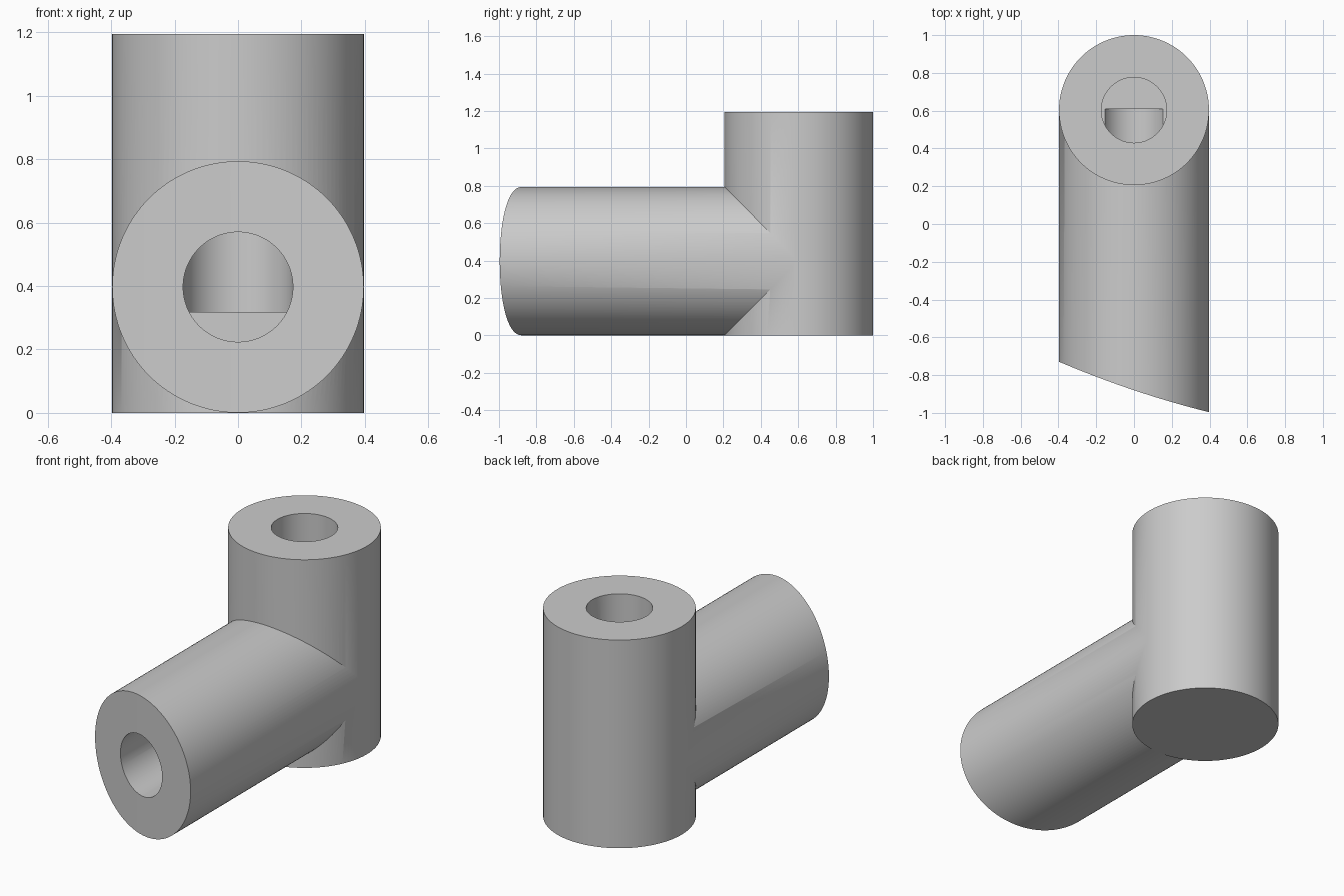
import bpy, bmesh, math
from mathutils import Matrix

cube = bpy.data.objects.get("Cube")
if cube:
    bpy.data.objects.remove(cube, do_unlink=True)

R = 0.397          # outer radius of both tubes
BORE = 0.173       # radius of both bores
AXIS_Y = 1 - R     # position of the upright tube
AXIS_Z = R         # height of the level tube
TOP = 1.194
SEGS = 128

grey = bpy.data.materials.new("plain grey")
grey.use_nodes = True
colour = (0.6, 0.6, 0.6, 1)
grey.diffuse_color = colour
grey.node_tree.nodes["Principled BSDF"].inputs["Base Color"].default_value = colour


def make_object(name, bm):
    bmesh.ops.recalc_face_normals(bm, faces=bm.faces)
    mesh = bpy.data.meshes.new(name)
    bm.to_mesh(mesh)
    bm.free()
    mesh.materials.append(grey)
    obj = bpy.data.objects.new(name, mesh)
    bpy.context.collection.objects.link(obj)
    return obj


def upright(name, radius, low, high):
    bm = bmesh.new()
    bmesh.ops.create_cone(bm, cap_ends=True, segments=SEGS, radius1=radius, radius2=radius,
                          depth=high - low,
                          matrix=Matrix.Translation((0, AXIS_Y, (low + high) / 2)))
    return make_object(name, bm)


def level(name, radius, back, front):
    """Tube along y whose front end follows the function front(x)."""
    bm = bmesh.new()
    rings = ([], [])
    for i in range(SEGS):
        a = math.tau * i / SEGS
        x, z = radius * math.cos(a), AXIS_Z + radius * math.sin(a)
        rings[0].append(bm.verts.new((x, front(x), z)))
        rings[1].append(bm.verts.new((x, back, z)))
    near, far = rings
    for i in range(SEGS):
        j = (i + 1) % SEGS
        bm.faces.new((near[i], near[j], far[j], far[i]))
    bm.faces.new(far)
    # Curved end built as upright strips
    for i in range(SEGS // 2):
        corners = [near[i], near[i + 1], near[SEGS - i - 1], near[-i]]
        bm.faces.new(list(dict.fromkeys(corners)))
    return make_object(name, bm)


def combine(target, other, operation):
    mod = target.modifiers.new(operation.lower(), "BOOLEAN")
    mod.operation = operation
    mod.solver = "EXACT"
    mod.object = other
    bpy.context.view_layer.objects.active = target
    bpy.ops.object.modifier_apply(modifier=mod.name)
    bpy.data.objects.remove(other, do_unlink=True)


# Solid elbow body: upright tube joined to the level tube with its slanted, bowed end
body = upright("elbow_connector", R, 0, TOP)
arm = level("level_tube", R - 0.0005, AXIS_Y,
            lambda x: -0.88 - 0.336 * x + 0.11 * x * x)
combine(body, arm, "UNION")

# Blind bores that meet inside the corner
combine(body, upright("upright_bore", BORE, 0.318, TOP + 0.2), "DIFFERENCE")
combine(body, level("level_bore", BORE, 0.608, lambda x: -1.2), "DIFFERENCE")

bpy.ops.object.select_all(action="DESELECT")
body.select_set(True)
bpy.context.view_layer.objects.active = body
bpy.ops.object.shade_smooth_by_angle(angle=math.radians(30))
